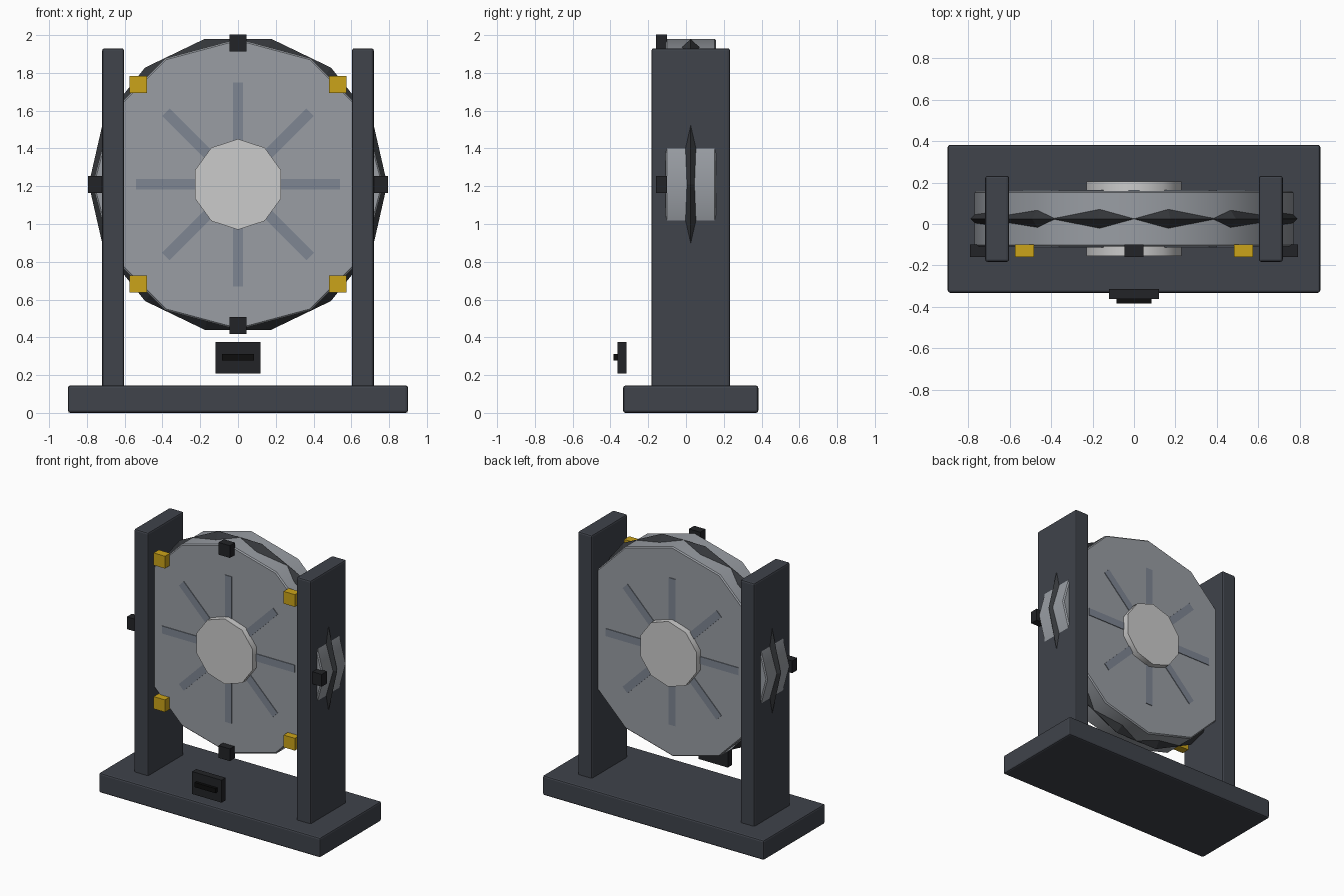
import bpy
from math import pi, radians, sin, cos

if "Cube" in bpy.data.objects:
    bpy.data.objects.remove(bpy.data.objects["Cube"])

CY = 0.025      # shared depth centre of stand and wheel
CZ = 1.21       # axle height
RING = 0.747    # radius on which the marker blocks sit


def material(name, r, g, b):
    m = bpy.data.materials.new(name)
    m.diffuse_color = (r, g, b, 1)
    m.use_nodes = True
    m.node_tree.nodes["Principled BSDF"].inputs["Base Color"].default_value = m.diffuse_color
    return m


FRAME = material("frame_slate", 0.05, 0.056, 0.07)
STEEL = material("steel", 0.32, 0.34, 0.37)
PALE = material("pale_steel", 0.6, 0.6, 0.63)
SPOKE = material("spoke_steel", 0.21, 0.24, 0.29)
DARK = material("dark_ridge", 0.035, 0.038, 0.043)
BLACK = material("black", 0.016, 0.017, 0.02)
SLOT = material("slot_black", 0.004, 0.004, 0.004)
GOLD = material("gold", 0.6, 0.37, 0.01)


def finish(name, mat, bevel=0, smooth=None, segments=2):
    ob = bpy.context.object
    ob.name = name
    ob.data.materials.append(mat)
    bpy.ops.object.transform_apply(location=False, rotation=True, scale=True)
    if smooth:
        bpy.ops.object.shade_smooth_by_angle(angle=radians(smooth))
    if bevel:
        m = ob.modifiers.new("bevel", 'BEVEL')
        m.width, m.segments = bevel, segments
        m.limit_method = 'ANGLE'
        m.angle_limit = radians(50)
    return ob


def box(name, mat, centre, size, bevel=0, turn=0):
    bpy.ops.mesh.primitive_cube_add(size=1, location=centre, rotation=(0, turn, 0))
    bpy.context.object.scale = size
    return finish(name, mat, bevel)


def drum(name, mat, sides, radius, depth, turn=0, bevel=0):
    # cylinder lying along y
    bpy.ops.mesh.primitive_cylinder_add(vertices=sides, radius=radius, depth=depth,
                                        location=(0, CY, CZ), rotation=(pi / 2, turn, 0))
    return finish(name, mat, bevel, 40, 1)


# Stand
box("base", FRAME, (0, CY, 0.0725), (1.8, 0.715, 0.145), 0.012)
for side, s in (("left", -1), ("right", 1)):
    box(side + "_post", FRAME, (s * 0.661, CY, 1.03), (0.116, 0.416, 1.8), 0.012)

# Wheel and hub
drum("wheel", STEEL, 12, 0.77, 0.268, bevel=0.008)
drum("hub", PALE, 10, 0.24, 0.36)

# Ridge ring: 14-sided, diamond cross-section, breaking through the wheel rim
bpy.ops.mesh.primitive_torus_add(major_segments=14, minor_segments=4, major_radius=0.73,
                                 minor_radius=0.06, location=(0, CY, CZ),
                                 rotation=(pi / 2, 0, 0))
finish("rim_ridge", DARK)
for p in bpy.context.object.data.polygons:
    p.use_smooth = False

# Spokes, slightly proud of both wheel faces
for i in range(4):
    box(f"spoke_{i}", SPOKE, (0, CY, CZ), (1.08, 0.278, 0.055), turn=i * pi / 4)

# Marker blocks: black on the axes, gold on the diagonals
for i in range(8):
    a = i * pi / 4
    box(f"marker_{i}", GOLD if i % 2 else BLACK,
        (RING * cos(a), -0.13, CZ + RING * sin(a)), (0.092, 0.06, 0.09))

# Front panel with slot
box("panel", BLACK, (0, -0.338, 0.292), (0.24, 0.048, 0.165))
box("panel_slot", SLOT, (0, -0.368, 0.294), (0.17, 0.03, 0.034))
